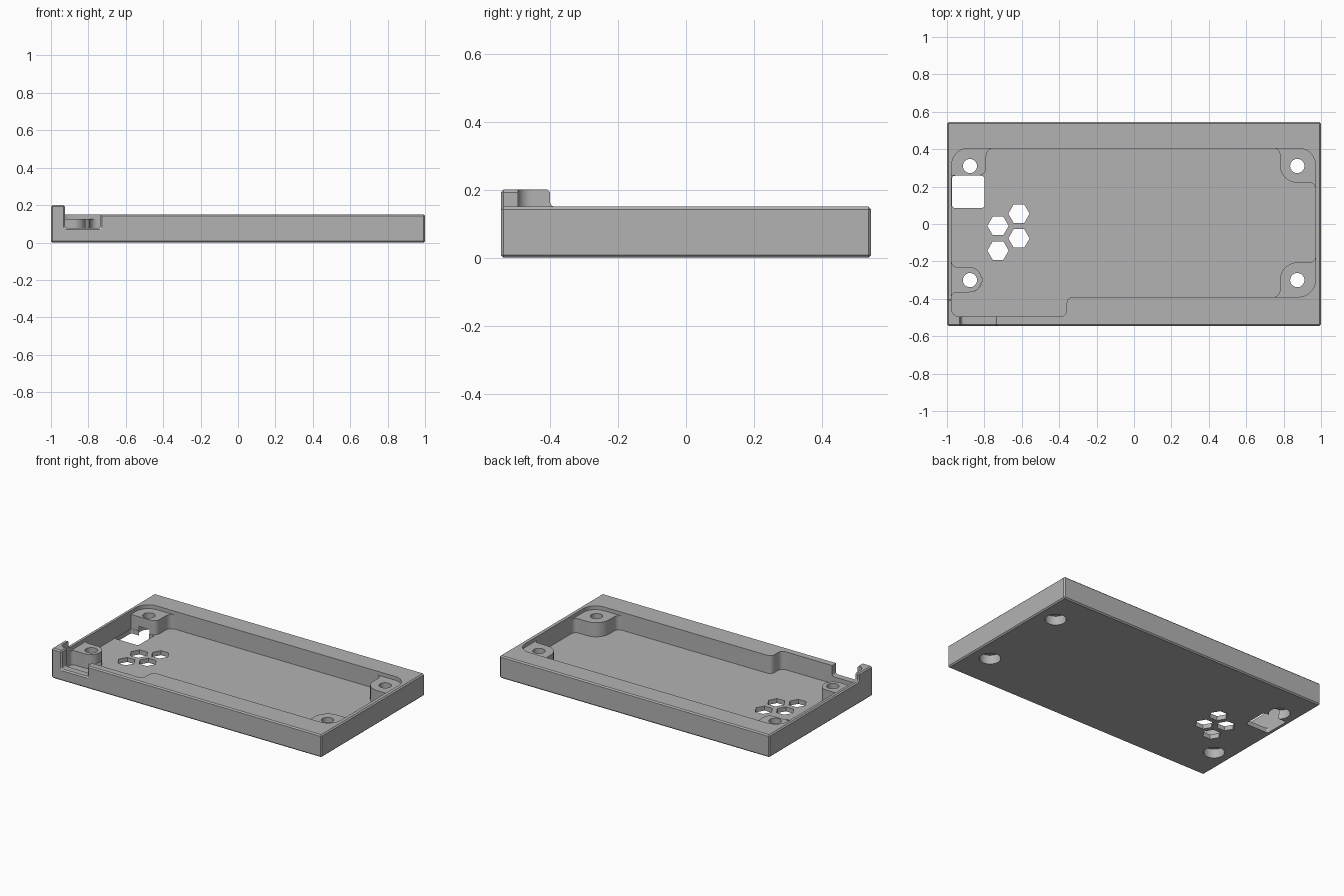
import bpy, bmesh, math
from mathutils import Vector, Matrix

cube = bpy.data.objects.get("Cube")
if cube:
    bpy.data.objects.remove(cube, do_unlink=True)

grey = bpy.data.materials.new("plain_grey")
grey.use_nodes = True
COLOUR = (0.45, 0.45, 0.45, 1)
grey.diffuse_color = COLOUR
grey.node_tree.nodes["Principled BSDF"].inputs["Base Color"].default_value = COLOUR

W, D, H = 2.0, 1.09, 0.15      # tray size
CHAMFER = 0.008
FLOOR, POST_TOP = 0.03, 0.125


def rounded(corners, steps=8):
    """Outline with each (x, y, radius) corner replaced by an arc."""
    out = []
    for i, (x, y, r) in enumerate(corners):
        p = Vector((x, y))
        if r == 0:
            out.append(p)
            continue
        a = (Vector(corners[i - 1][:2]) - p).normalized()
        b = (Vector(corners[(i + 1) % len(corners)][:2]) - p).normalized()
        half = a.angle(b) / 2
        centre = p + (a + b).normalized() * r / math.sin(half)
        start = p + a * r / math.tan(half) - centre
        end = p + b * r / math.tan(half) - centre
        sweep = math.atan2(start.x * end.y - start.y * end.x, start.dot(end))
        for k in range(steps + 1):
            out.append(centre + Matrix.Rotation(sweep * k / steps, 2) @ start)
    return out


def ngon(x, y, r, sides):
    return [Vector((x + r * math.cos(math.tau * k / sides),
                    y + r * math.sin(math.tau * k / sides))) for k in range(sides)]


def rect(x0, x1, y0, y1, r=0):
    return rounded([(x0, y0, r), (x1, y0, r), (x1, y1, r), (x0, y1, r)])


def loft(name, low, z0, z1, high=None, place=lambda x, y, z: (x, y, z)):
    """Solid between two outlines with matching point counts."""
    bm = bmesh.new()
    rings = [[bm.verts.new(place(p.x, p.y, z)) for p in o]
             for o, z in ((low, z0), (high or low, z1))]
    n = len(low)
    bm.faces.new(rings[0][::-1])
    bm.faces.new(rings[1])
    for i in range(n):
        j = (i + 1) % n
        bm.faces.new((rings[0][i], rings[0][j], rings[1][j], rings[1][i]))
    bmesh.ops.recalc_face_normals(bm, faces=bm.faces)
    mesh = bpy.data.meshes.new(name)
    bm.to_mesh(mesh)
    bm.free()
    mesh.materials.append(grey)
    obj = bpy.data.objects.new(name, mesh)
    bpy.context.collection.objects.link(obj)
    return obj


def apply(obj, mod):
    bpy.context.view_layer.objects.active = obj
    bpy.ops.object.modifier_apply(modifier=mod.name)


def bevel(obj):
    mod = obj.modifiers.new("chamfer", 'BEVEL')
    mod.width, mod.segments = CHAMFER, 1
    mod.limit_method, mod.angle_limit = 'ANGLE', math.radians(60)
    apply(obj, mod)


def combine(obj, other, operation='DIFFERENCE'):
    mod = obj.modifiers.new("combine", 'BOOLEAN')
    mod.operation, mod.solver, mod.object = operation, 'EXACT', other
    apply(obj, mod)
    bpy.data.objects.remove(other, do_unlink=True)


# Outer block
tray = loft("case_tray", rect(-W / 2, W / 2, -D / 2, D / 2), 0, H)
bevel(tray)

# Raised corner tab, drawn as a side profile
tab = loft("corner_tab", rounded([
    (-D / 2, 0.05, 0), (-0.37, 0.05, 0), (-0.37, H, 0),
    (-0.4, H, 0.014), (-0.4, 0.2, 0), (-D / 2, 0.2, 0)]),
    -W / 2, -0.925, place=lambda y, z, x: (x, y, z))
bevel(tab)
combine(tray, tab, 'UNION')

# Upper pocket, down to the top of the screw posts
combine(tray, loft("upper_pocket", rounded([
    (-0.975, -0.495, 0.04), (-0.36, -0.495, 0.035), (-0.36, -0.39, 0.035),
    (0.97, -0.39, 0.09), (0.97, 0.405, 0.09), (-0.975, 0.405, 0.09)]),
    POST_TOP, 0.3))

# Lower pocket, running round the four posts
combine(tray, loft("lower_pocket", rounded([
    (-0.975, -0.495, 0.04), (-0.36, -0.495, 0.035), (-0.36, -0.39, 0.035),
    (0.78, -0.39, 0.035), (0.78, -0.205, 0.095), (0.97, -0.205, 0.03),
    (0.97, 0.22, 0.03), (0.78, 0.22, 0.095), (0.78, 0.405, 0.035),
    (-0.79, 0.405, 0.04), (-0.79, 0.26, 0.04), (-0.975, 0.26, 0),
    (-0.975, -0.23, 0.03), (-0.815, -0.23, 0.065),
    (-0.815, -0.365, 0.065), (-0.975, -0.365, 0.025)]), FLOOR, 0.2))

# Front notch with a chamfered outer rim
def notch(grow):
    return rounded([(-0.925 - grow, 0.078 - grow, 0.015), (-0.735 + grow, 0.078 - grow, 0.015),
                    (-0.735 + grow, 0.3, 0), (-0.925 - grow, 0.3, 0)])

for outer, inner, y0, y1 in ((0, 0, -0.6, -0.47), (0.01, 0, -D / 2 - 0.001, -D / 2 + CHAMFER)):
    combine(tray, loft("front_notch", notch(outer), y0, y1, notch(inner),
                       place=lambda x, z, y: (x, y, z)))

# Screw holes, counterbored from below
for x, y in ((-0.877, 0.31), (0.873, 0.31), (-0.877, -0.3), (0.873, -0.3)):
    combine(tray, loft("screw_hole", ngon(x, y, 0.038, 32), -0.1, 0.3))
    combine(tray, loft("counterbore", ngon(x, y, 0.064, 32), -0.1, 0.06))

# Hexagonal vents
for x, y in ((-0.727, -0.01), (-0.615, 0.055), (-0.615, -0.077), (-0.727, -0.142)):
    combine(tray, loft("vent", ngon(x, y, 0.057, 6), -0.1, 0.1))

# Square port in the floor
combine(tray, loft("floor_port", rect(-0.973, -0.8, 0.086, 0.258, 0.015), -0.1, 0.1))

bpy.ops.object.select_all(action='DESELECT')
tray.select_set(True)
bpy.context.view_layer.objects.active = tray
bpy.ops.object.shade_smooth_by_angle(angle=math.radians(30))
